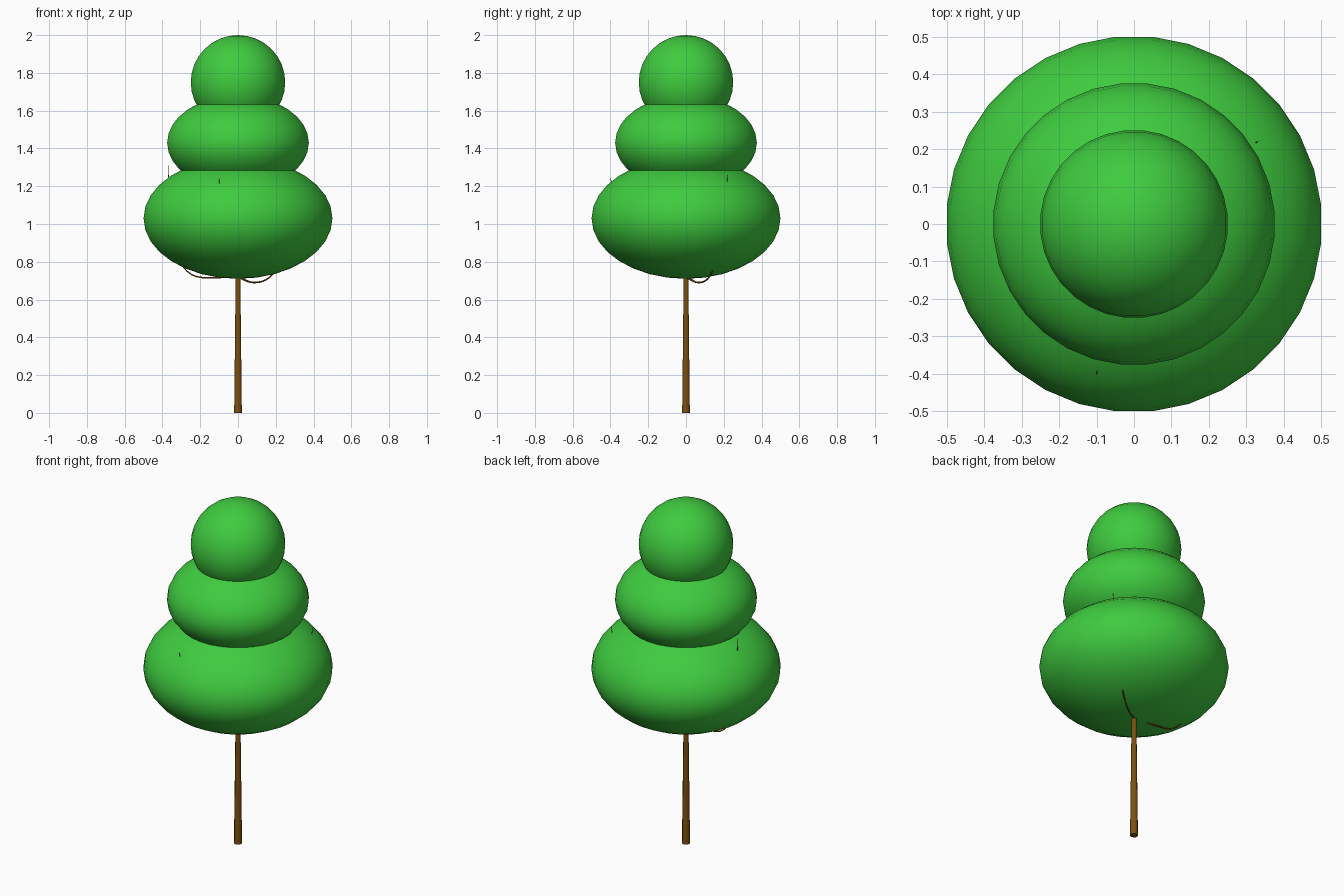
import bpy, math

if "Cube" in bpy.data.objects:
    bpy.data.objects.remove(bpy.data.objects["Cube"])

def material(name, color):
    m = bpy.data.materials.new(name)
    m.diffuse_color = (*color, 1)
    m.use_nodes = True
    m.node_tree.nodes["Principled BSDF"].inputs["Base Color"].default_value = m.diffuse_color
    return m

green = material("leaf_green", (0.05, 0.6, 0.05))
brown = material("bark_brown", (0.2, 0.08, 0.005))

# Three stacked foliage blobs: half a facet of turn puts flat sides on the axes
def foliage(name, radius, half_height, z):
    bpy.ops.mesh.primitive_uv_sphere_add(segments=32, ring_count=16, radius=1,
                                         location=(0, 0, z),
                                         rotation=(0, 0, math.pi / 32))
    ob = bpy.context.object
    ob.name = name
    r = radius / math.cos(math.pi / 32)
    ob.scale = (r, r, half_height)
    ob.data.materials.append(green)
    bpy.ops.object.shade_smooth()

foliage("foliage_bottom", 0.5, 0.32, 1.03)
foliage("foliage_middle", 0.375, 0.25, 1.43)
foliage("foliage_top", 0.25, 0.25, 1.75)

# Tapered trunk running up inside the foliage
bpy.ops.mesh.primitive_cone_add(vertices=8, radius1=0.022, radius2=0.004,
                                depth=1.5, location=(0, 0, 0.75),
                                rotation=(0, 0, math.pi / 8))
trunk = bpy.context.object
trunk.name = "trunk"
trunk.data.materials.append(brown)
bpy.ops.object.shade_smooth_by_angle(angle=math.radians(50))

# Thin branches that sag out of the trunk and sweep upward
def branch(name, points):
    cu = bpy.data.curves.new(name, 'CURVE')
    cu.dimensions = '3D'
    cu.bevel_depth = 0.006
    cu.bevel_resolution = 1
    cu.resolution_u = 5
    cu.use_fill_caps = True
    sp = cu.splines.new('BEZIER')
    sp.bezier_points.add(len(points) - 1)
    for i, (bp, co) in enumerate(zip(sp.bezier_points, points)):
        bp.co = co
        bp.handle_left_type = bp.handle_right_type = 'AUTO'
        bp.radius = 1 - 0.75 * i / (len(points) - 1)
    cu.materials.append(brown)
    bpy.context.collection.objects.link(bpy.data.objects.new(name, cu))

branch("branch_right", [(0, 0, 0.72), (0.09, 0.07, 0.69), (0.18, 0.13, 0.73),
                        (0.28, 0.19, 0.95), (0.33, 0.22, 1.26)])
branch("branch_left", [(0, 0, 0.74), (-0.12, 0.015, 0.715), (-0.27, 0.035, 0.75),
                       (-0.35, 0.045, 0.98), (-0.37, 0.05, 1.31)])
branch("branch_front", [(0, 0, 0.8), (-0.04, -0.15, 0.79),
                        (-0.08, -0.31, 0.95), (-0.1, -0.4, 1.24)])
